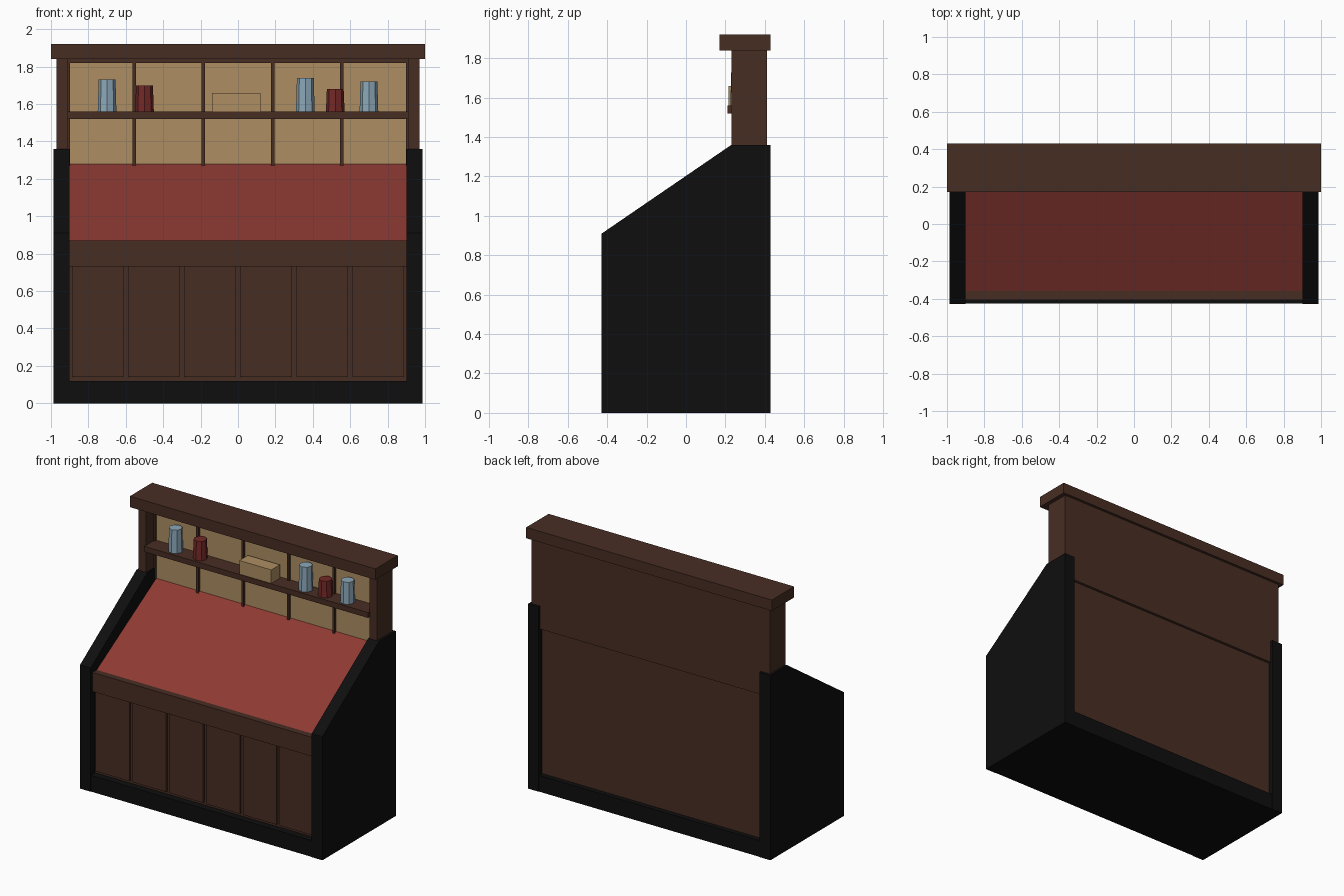
import bpy
import bmesh

cube = bpy.data.objects.get("Cube")
if cube:
    bpy.data.objects.remove(cube, do_unlink=True)


def material(name, rgb):
    m = bpy.data.materials.new(name)
    m.use_nodes = True
    m.diffuse_color = (*rgb, 1)
    m.node_tree.nodes["Principled BSDF"].inputs["Base Color"].default_value = (*rgb, 1)
    return m


BLACK = material("black_paint", (0.0045, 0.0045, 0.0045))
WOOD = material("dark_wood", (0.064, 0.027, 0.017))
RED = material("red_felt", (0.27, 0.041, 0.033))
TAN = material("tan_wood", (0.42, 0.27, 0.12))
GLASS = material("blue_glass", (0.26, 0.39, 0.48))
MAROON = material("maroon_glass", (0.17, 0.022, 0.02))


def finish(name, bm, mat):
    bmesh.ops.recalc_face_normals(bm, faces=bm.faces)
    mesh = bpy.data.meshes.new(name)
    bm.to_mesh(mesh)
    bm.free()
    mesh.materials.append(mat)
    obj = bpy.data.objects.new(name, mesh)
    bpy.context.collection.objects.link(obj)
    return obj


def extrude_profile(name, points, x0, x1, mat):
    """Extrude a (y, z) outline along x."""
    bm = bmesh.new()
    face = bm.faces.new([bm.verts.new((x0, y, z)) for y, z in points])
    out = bmesh.ops.extrude_face_region(bm, geom=[face])
    verts = [g for g in out["geom"] if isinstance(g, bmesh.types.BMVert)]
    bmesh.ops.translate(bm, verts=verts, vec=(x1 - x0, 0, 0))
    return finish(name, bm, mat)


def box(name, x, y, z, mat):
    """Box from (min, max) pairs on each axis."""
    outline = [(y[0], z[0]), (y[1], z[0]), (y[1], z[1]), (y[0], z[1])]
    return extrude_profile(name, outline, x[0], x[1], mat)


def tumbler(name, x, top, mat):
    base = 1.56
    bm = bmesh.new()
    bmesh.ops.create_cone(bm, cap_ends=True, segments=8, radius1=0.05,
                          radius2=0.045, depth=top - base)
    bmesh.ops.translate(bm, verts=bm.verts, vec=(x, 0.275, (base + top) / 2))
    return finish(name, bm, mat)


# Sloping black side panels and the posts that stand on them
side = [(-0.428, 0), (0.428, 0), (0.428, 1.36), (0.23, 1.36), (-0.428, 0.91)]
for label, s in (("left", 1), ("right", -1)):
    extrude_profile(label + "_side_panel", side, s * 0.9, s * 0.987, BLACK)
    box(label + "_post", sorted((s * 0.91, s * 0.97)), (0.23, 0.41), (1.355, 1.84), WOOD)

# Plinth, front boards and lower back
W = (-0.9, 0.9)
box("plinth", W, (-0.425, 0.425), (0, 0.12), BLACK)
box("front_board", W, (-0.375, -0.34), (0.12, 0.8), WOOD)
box("front_rail", W, (-0.407, -0.355), (0.73, 0.87), WOOD)
box("lower_back", W, (0.36, 0.39), (0.12, 1.25), WOOD)
for i in range(6):
    cx = -0.75 + 0.3 * i
    box(f"front_panel_{i + 1}", (cx - 0.138, cx + 0.138), (-0.39, -0.37), (0.14, 0.735), WOOD)

# Sloping felt top
extrude_profile("felt_top", [(-0.358, 0.87), (0.335, 1.28), (0.335, 1.22), (-0.358, 0.81)],
                W[0], W[1], RED)

# Upper back with tan lining, dividers, shelf and cap
box("upper_back", W, (0.345, 0.41), (1.19, 1.84), WOOD)
box("upper_back_edges", (-0.912, 0.912), (0.345, 0.409), (1.362, 1.84), WOOD)
box("tan_lining", (-0.91, 0.91), (0.335, 0.346), (1.26, 1.83), TAN)
box("header", (-0.91, 0.91), (0.31, 0.345), (1.82, 1.845), WOOD)
for i in range(6):
    cx = min(0.908, max(-0.908, -0.925 + 0.37 * i))
    box(f"divider_{i + 1}", (cx - 0.009, cx + 0.009), (0.318, 0.34), (1.27, 1.83), WOOD)
box("shelf", (-0.912, 0.912), (0.21, 0.34), (1.52, 1.56), WOOD)
box("top_cap", (-1, 1), (0.17, 0.43), (1.84, 1.92), WOOD)

# Objects on the shelf
box("shelf_box", (-0.14, 0.12), (0.215, 0.315), (1.56, 1.66), TAN)
for i, (x, top, mat) in enumerate([(-0.7, 1.73, GLASS), (-0.5, 1.70, MAROON),
                                   (0.36, 1.74, GLASS), (0.52, 1.68, MAROON),
                                   (0.7, 1.72, GLASS)]):
    tumbler(f"tumbler_{i + 1}", x, top, mat)
